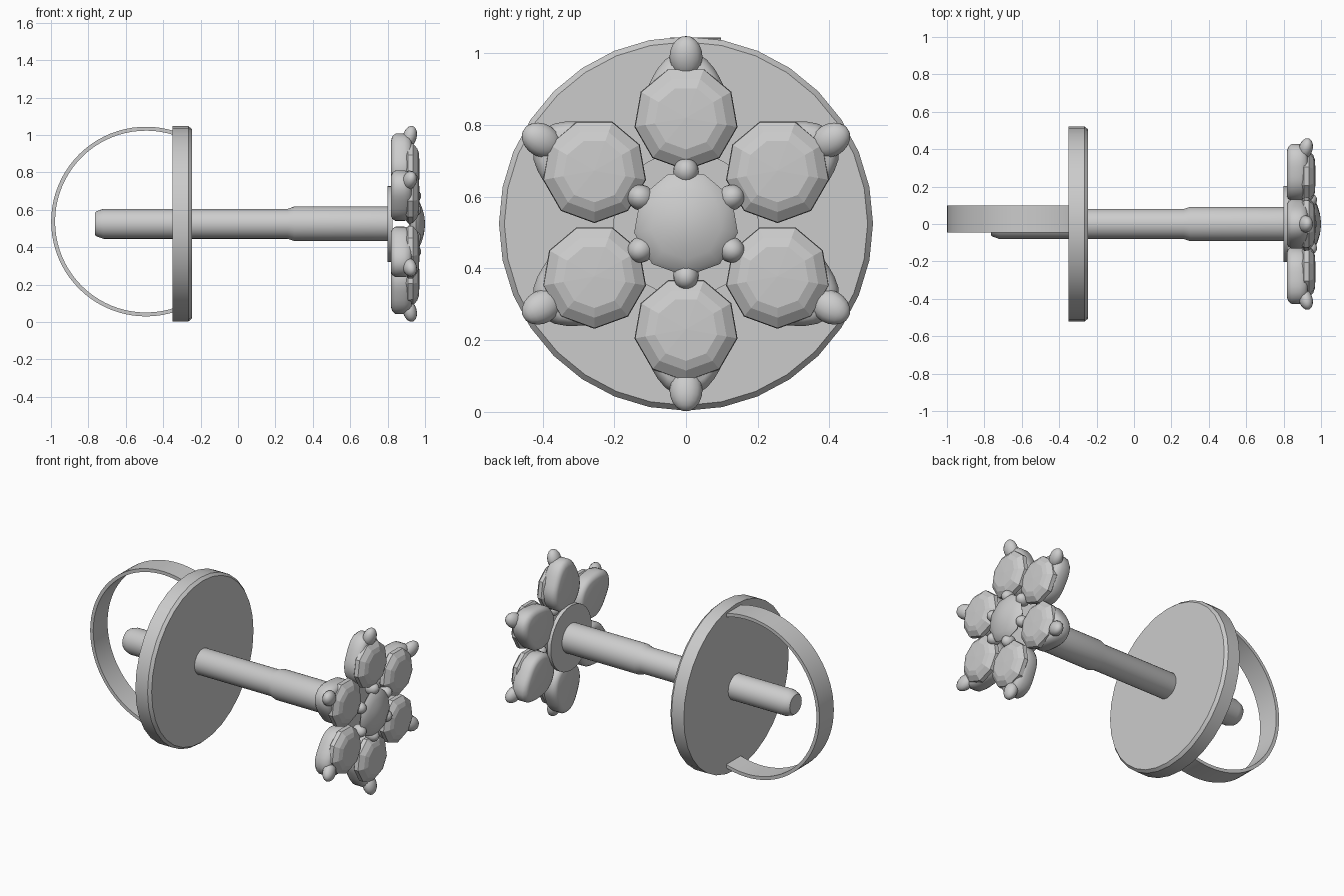
import bpy, bmesh
from math import sin, cos, pi, radians
from mathutils import Matrix, Vector

if "Cube" in bpy.data.objects:
    bpy.data.objects.remove(bpy.data.objects["Cube"])

CZ = 0.525  # height of the main axis


def make(name, rings, smooth=True, closed=False, angle=35):
    """Skin a list of equal-length point rings; single-point rings are poles."""
    bm = bmesh.new()
    vr = [[bm.verts.new(p) for p in r] for r in rings]
    pairs = list(zip(vr, vr[1:])) + ([(vr[-1], vr[0])] if closed else [])
    for a, b in pairs:
        n = max(len(a), len(b))
        for i in range(n):
            j = (i + 1) % n
            if len(a) == 1:
                bm.faces.new((a[0], b[i], b[j]))
            elif len(b) == 1:
                bm.faces.new((a[i], b[0], a[j]))
            else:
                bm.faces.new((a[i], b[i], b[j], a[j]))
    if not closed:
        for r in (vr[0], vr[-1]):
            if len(r) > 2:
                bm.faces.new(r)
    bmesh.ops.recalc_face_normals(bm, faces=bm.faces)
    return finish(name, bm, smooth, angle)


def finish(name, bm, smooth=True, angle=35):
    me = bpy.data.meshes.new(name)
    bm.to_mesh(me)
    bm.free()
    ob = bpy.data.objects.new(name, me)
    bpy.context.collection.objects.link(ob)
    if smooth:
        bpy.ops.object.select_all(action='DESELECT')
        ob.select_set(True)
        bpy.context.view_layer.objects.active = ob
        bpy.ops.object.shade_smooth_by_angle(angle=radians(angle))
    return ob


def lathe(name, profile, n, cy=0, cz=CZ, smooth=True, angle=35):
    """Turn an (x, radius) profile about an axis parallel to x."""
    rings = []
    for x, r in profile:
        k = n if r > 0 else 1
        rings.append([(x, cy + r * sin(pi + 2 * pi * i / n),
                       cz + r * cos(pi + 2 * pi * i / n)) for i in range(k)])
    return make(name, rings, smooth, angle=angle)


def bead(name, a, radius, x, size, tilt):
    """Ellipsoid claw in radial direction a; size = (x, tangential, radial)."""
    bm = bmesh.new()
    bmesh.ops.create_uvsphere(bm, u_segments=16, v_segments=10, radius=1)
    m = (Matrix.Translation((0, 0, CZ)) @ Matrix.Rotation(-a, 4, 'X')
         @ Matrix.Translation((x, 0, radius)) @ Matrix.Rotation(tilt, 4, 'Y')
         @ Matrix.Diagonal((*size, 1)))
    bmesh.ops.transform(bm, matrix=m, verts=bm.verts)
    return finish(name, bm, True, 80)


# stepped post with chamfered tip
lathe("post", [(-0.765, 0.06), (-0.755, 0.068), (-0.72, 0.08), (0.265, 0.08),
               (0.30, 0.092), (0.81, 0.092)], 32)

# clutch disc and flower back plate
lathe("clutch_disc", [(-0.35, 0.522), (-0.265, 0.522), (-0.247, 0.507)], 32)
lathe("back_plate", [(0.80, 0.203), (0.825, 0.203)], 32)

# ribbon loop behind the clutch disc
loop = []
for i in range(49):
    a = radians(71 + 218 * i / 48)
    loop.append([(-0.492 + r * cos(a), y, 0.537 + r * sin(a))
                 for r, y in ((0.507, -0.045), (0.507, 0.098),
                              (0.486, 0.098), (0.486, -0.045))])
make("clutch_loop", loop)

# six petals, each with a setting, a faceted gem and two claws
for k in range(6):
    a = k * pi / 3
    rad, tan = Vector((0, sin(a), cos(a))), Vector((0, cos(a), -sin(a)))
    centre = Vector((0, 0, CZ)) + rad * 0.295

    # teardrop setting
    rings = [[centre + Vector((0.82, 0, 0))]]
    for x, s in ((0.818, 0.80), (0.825, 0.92), (0.842, 1.0), (0.89, 1.0),
                 (0.915, 0.95), (0.928, 0.84)):
        ring = []
        for i in range(36):
            t = 2 * pi * i / 36
            r = s * (0.132 + 0.055 * max(0, cos(t)) ** 5)
            ring.append(centre + Vector((x, 0, 0)) + rad * (r * cos(t)) + tan * (r * sin(t)))
        rings.append(ring)
    rings.append([centre + Vector((0.928, 0, 0))])
    make(f"petal_setting_{k + 1}", rings, angle=60)

    # nine-sided gem
    lathe(f"petal_gem_{k + 1}", [(0.885, 0), (0.895, 0.125), (0.91, 0.146), (0.935, 0.144),
                                 (0.958, 0.115), (0.968, 0.088), (0.971, 0)],
          9, centre.y, centre.z, smooth=False)

    # outer and inner claws
    bead(f"outer_claw_{k + 1}", a, 0.465, 0.918, (0.037, 0.046, 0.06), radians(15))
    bead(f"inner_claw_{k + 1}", a, 0.145, 0.935, (0.045, 0.036, 0.038), radians(-20))

# domed centre stone
lathe("centre_stone", [(0.915, 0), (0.92, 0.08), (0.94, 0.135), (0.952, 0.147), (0.965, 0.135),
                       (0.981, 0.10), (0.993, 0.06), (0.998, 0.03), (1.0, 0)], 9, angle=60)
